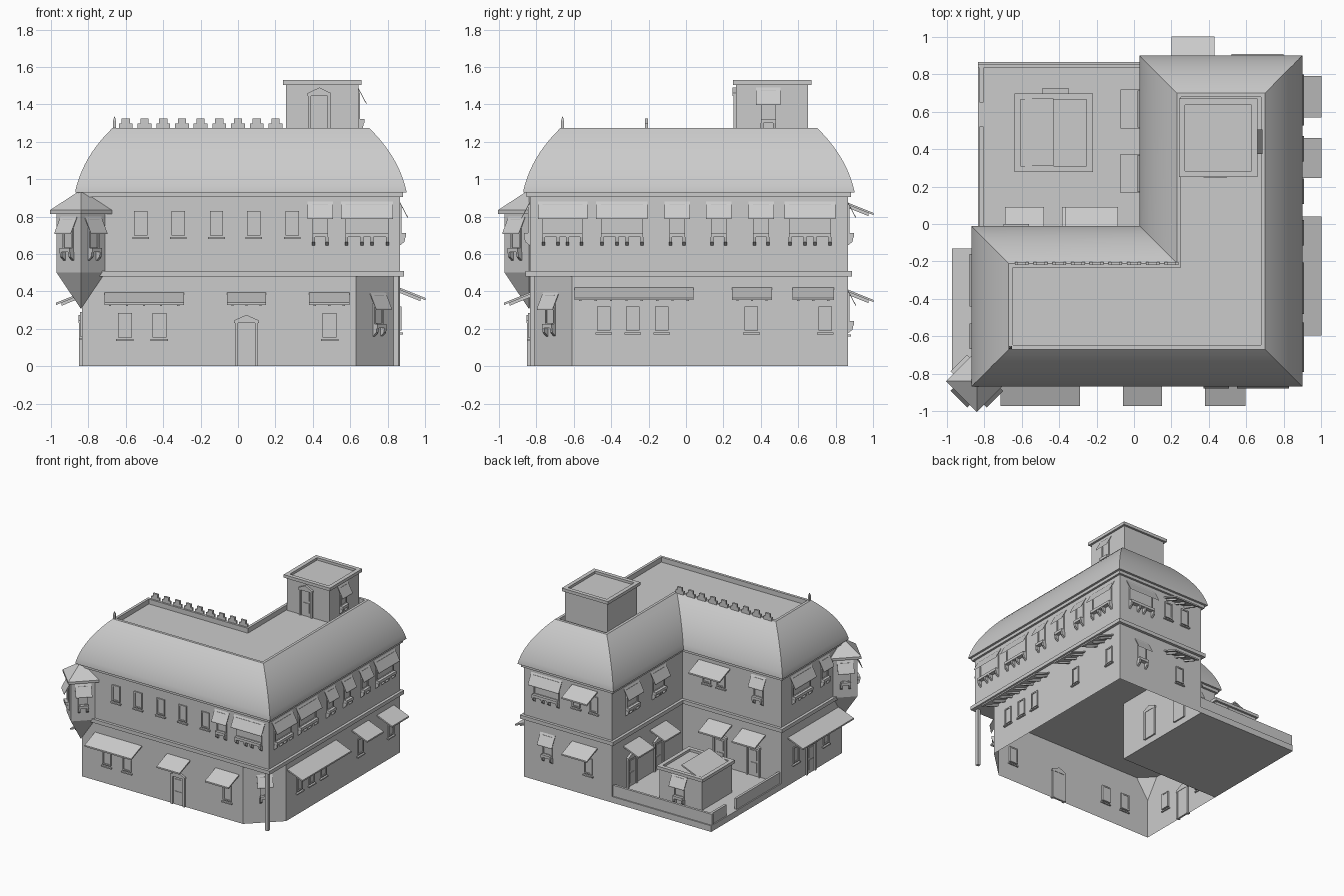
import bpy, bmesh, math
from mathutils import Matrix, Vector

cube = bpy.data.objects.get("Cube")
if cube:
    bpy.data.objects.remove(cube, do_unlink=True)

stone = bpy.data.materials.new("plain_grey")
stone.use_nodes = True
GREY = (0.6, 0.6, 0.6, 1)
stone.diffuse_color = GREY
stone.node_tree.nodes["Principled BSDF"].inputs["Base Color"].default_value = GREY


def finish(bm, name, smooth=False):
    bmesh.ops.recalc_face_normals(bm, faces=bm.faces)
    mesh = bpy.data.meshes.new(name)
    bm.to_mesh(mesh)
    bm.free()
    ob = bpy.data.objects.new(name, mesh)
    bpy.context.collection.objects.link(ob)
    mesh.materials.append(stone)
    if smooth:
        bpy.ops.object.select_all(action='DESELECT')
        ob.select_set(True)
        bpy.context.view_layer.objects.active = ob
        bpy.ops.object.shade_smooth_by_angle(angle=math.radians(30))
    return ob


def skin(bm, rings, bottom=True, top=True):
    loops = [[bm.verts.new(p) for p in r] for r in rings]
    n = len(loops[0])
    for a, b in zip(loops, loops[1:]):
        for i in range(n):
            bm.faces.new((a[i], a[(i + 1) % n], b[(i + 1) % n], b[i]))
    if bottom:
        bm.faces.new(loops[0][::-1])
    if top:
        bm.faces.new(loops[-1])


def loft(name, rings, bottom=True, top=True, smooth=False):
    bm = bmesh.new()
    skin(bm, rings, bottom, top)
    return finish(bm, name, smooth)


def ell(d, z, chamfer=False):
    """L-shaped plan, set in by d from the eaves."""
    west, south, east, north = d - .87, d - .87, .9 - d, .9 - d
    corner = [(.63, south), (east, -.61)] if chamfer else [(east, south)]
    pts = [(west, south)] + corner + [(east, north), (.03 + d, north),
                                      (.03 + d, -.01 - d), (west, -.01 - d)]
    return [(x, y, z) for x, y in pts]


def square(cx, cy, r, z):
    return [(cx + r * a, cy + r * b, z) for a, b in ((-1, -1), (1, -1), (1, 1), (-1, 1))]


def diamond(r, z):
    return [(-.84 + r * a, -.84 + r * b, z) for a, b in ((-1, 0), (0, -1), (1, 0), (0, 1))]


def box(name, x0, x1, y0, y1, z0, z1):
    return loft(name, [[(x0, y0, z), (x1, y0, z), (x1, y1, z), (x0, y1, z)] for z in (z0, z1)])


# Wall-mounted parts: local u along the wall, d outward, z up
def wall(x, y, deg):
    return Matrix.Translation((x, y, 0)) @ Matrix.Rotation(math.radians(deg), 4, 'Z')


def across(bm, M, u0, u1, pts):
    skin(bm, [[M @ Vector((u, -d, z)) for d, z in pts] for u in (u0, u1)])


def outward(bm, M, d0, d1, pts):
    skin(bm, [[M @ Vector((u, -d, z)) for u, z in pts] for d in (d0, d1)])


def block(bm, M, u0, u1, d0, d1, z0, z1):
    across(bm, M, u0, u1, [(d0, z0), (d1, z0), (d1, z1), (d0, z1)])


def sheet(bm, M, u0, u1, depth, z0, z1, t):
    across(bm, M, u0, u1, [(0, z0), (depth, z1), (depth, z1 - t), (0, z0 - t)])


def pane(bm, M, u, w, z0, z1):
    h, b = w / 2, .01
    block(bm, M, u - h, u + h, -.012, .004, z0, z1)
    for s in (-1, 1):
        block(bm, M, u + s * (h - b / 2) - b / 2, u + s * (h - b / 2) + b / 2, -.015, .01, z0, z1)
    for z in (z0, z1 - b):
        block(bm, M, u - h, u + h, -.015, .01, z, z + b)


def window(M, u, z0, w=.072, h=.13):
    bm = bmesh.new()
    pane(bm, M, u, w, z0, z0 + h)
    block(bm, M, u - w * .62, u + w * .62, -.01, .016, z0 - .02, z0 - .01)
    finish(bm, "window")


def door(M, u, z0=0, w=.12, h=.255):
    bm = bmesh.new()
    k = w / 2
    block(bm, M, u - k + .01, u + k - .01, -.012, .004, z0, z0 + h - .02)
    for s in (-1, 1):
        c = u + s * (k - .006)
        block(bm, M, c - .008, c + .008, -.015, .014, z0, z0 + h - .02)
    outward(bm, M, -.015, .018, [(u - k - .006, z0 + h - .025), (u + k + .006, z0 + h - .025),
                                 (u + k + .006, z0 + h - .01), (u, z0 + h + .02),
                                 (u - k - .006, z0 + h - .01)])
    for z in (.03, .13):
        block(bm, M, u - k * .5, u + k * .5, 0, .008, z0 + z, z0 + z + .08)
    finish(bm, "door")


def hooded_window(M, u, top, w=.135):
    """Window with a steep hood and a bracketed flower shelf."""
    bm = bmesh.new()
    h = w / 2
    sheet(bm, M, u - h, u + h, .045, top, top - .085, .008)
    pane(bm, M, u, w - .05, top - .175, top - .015)
    k = h - .025
    block(bm, M, u - k, u + k, 0, .032, top - .19, top - .168)
    legs = (-1, 1) if w < .2 else (-1, -.25, .25, 1)
    for s in legs:
        c = u + s * (k - .006)
        across(bm, M, c - .008, c + .008, [(0, top - .19), (.03, top - .19), (.025, top - .215), (0, top - .235)])
    finish(bm, "hooded_window")


def awning(M, u0, u1, top, depth=.137):
    bm = bmesh.new()
    sheet(bm, M, u0, u1, depth, top, top - .055, .012)
    n = max(2, round((u1 - u0) / .08))
    for i in range(n):
        c = u0 + .03 + (u1 - u0 - .06) * i / (n - 1)
        sheet(bm, M, c - .006, c + .006, depth * .8, top - .012, top - .056, .016)
    finish(bm, "awning")


# Main body, open underneath
loft("ground_floor_walls", [ell(.035, z, True) for z in (0, .482)], bottom=False, top=False)
loft("belt_course", [ell(.012, z) for z in (.48, .51)])
loft("upper_floor_walls", [ell(.035, z) for z in (.51, .91)], bottom=False, top=False)
loft("cornice", [ell(.018, z) for z in (.905, .932)])

# Curved mansard roof with a sunken terrace
curve = []
for i in range(11):
    t = i / 10
    curve.append((2 * t * (1 - t) * .04 + t * t * .2,
                  (1 - t) ** 2 * .937 + 2 * t * (1 - t) * 1.12 + t * t * 1.275))
profile = [(.035, .93), (0, .93)] + curve + [(.222, 1.275), (.222, 1.235)]
loft("mansard_roof", [ell(d, z) for d, z in profile], bottom=False, smooth=True)

# Parapet merlons and corner spike
bm = bmesh.new()
M = wall(0, -.21, 0)
for i in range(9):
    u = -.6 + i * .1
    block(bm, M, u - .037, u + .037, -.008, .008, 1.27, 1.298)
    block(bm, M, u - .022, u + .022, -.008, .008, 1.298, 1.325)
finish(bm, "parapet_merlons")
loft("corner_spike", [square(-.66, -.66, r, z) for r, z in ((.008, 1.27), (.009, 1.31), (.001, 1.335))])


# Flat-roofed huts on the terrace and in the yard
def hut(name, x, y, z0, z1):
    rings = [(.193, z0), (.193, z1 - .025), (.21, z1 - .025), (.21, z1), (.177, z1), (.177, z1 - .02)]
    loft(name, [square(x, y, r, z) for r, z in rings])


hut("terrace_hut", .45, .46, 1.235, 1.53)
door(wall(.435, .267, 0), 0, 1.235, .115, .235)
hooded_window(wall(.643, .44, 90), 0, 1.49, .13)
hut("yard_hut", -.43, .488, .04, .315)
hooded_window(wall(-.42, .681, 180), 0, .285, .14)
bm = bmesh.new()
sheet(bm, wall(-.43, .49, -90), -.18, .18, .17, .37, .3, .012)
finish(bm, "yard_hut_hatch")

# Walled yard
box("yard_floor", -.835, .065, -.045, .865, 0, .05)
box("yard_wall_back", -.835, .065, .835, .855, .05, .14)
box("yard_wall_left_near", -.825, -.805, .65, .855, .05, .14)
box("yard_wall_left_far", -.825, -.805, -.045, .52, .05, .14)

# Corner post below the overhang
box("corner_post", .831, .857, -.835, -.809, 0, .482)

# Corner oriel turret
loft("oriel_body", [diamond(r, z) for r, z in ((.002, .31), (.13, .5), (.13, .82))])
loft("oriel_roof", [diamond(r, z) for r, z in ((.165, .815), (.165, .835), (.004, .94))])
for deg in (-45, 45, -135):
    n = Matrix.Rotation(math.radians(deg), 3, 'Z') @ Vector((0, -.092, 0))
    hooded_window(wall(n.x - .84, n.y - .84, deg), 0, .80, .125)

# Front wall
front = wall(0, -.835, 0)
for u in (-.52, -.32, -.115, .085, .29):
    window(front, u, .70)
hooded_window(front, .44, .88)
hooded_window(front, .69, .88, .28)
for u in (-.605, -.42, .49):
    window(front, u, .155, .075)
door(front, .045)
for a, b in ((-.715, -.29), (-.06, .15), (.38, .595)):
    awning(front, a, b, .395)
hooded_window(wall(.7475, -.7225, 45), 0, .395, .12)

# Right wall
right = wall(.865, 0, 90)
for u, w in ((-.66, .265), (-.343, .275), (-.047, .135), (.175, .135), (.402, .135), (.663, .275)):
    hooded_window(right, u, .88, w)
for u in (-.44, -.285, -.13, .35, .745):
    window(right, u, .19)
for a, b in ((-.595, .04), (.245, .46), (.57, .79)):
    awning(right, a, b, .42)

# Back wall (u runs towards -x)
back = wall(0, .865, 180)
hooded_window(back, -.66, .88, .28)
hooded_window(back, -.65, .41)
for u in (-.39, -.23):
    window(back, u, .70)
window(back, -.28, .18)
awning(back, -.43, -.2, .875)
awning(back, -.43, -.2, .41)

# Left wall (u runs towards -y)
left = wall(-.835, 0, -90)
hooded_window(left, .3, .88, .28)
hooded_window(left, .6, .88)
awning(left, .13, .79, .395)
door(left, .42)
for u in (.23, .62):
    window(left, u, .16)

# Yard-side walls
yard_south = wall(0, -.045, 180)
awning(yard_south, .085, .37, .87)
for u in (.16, .29):
    window(yard_south, u, .70)
hooded_window(yard_south, .63, .88)
for u in (.28, .585):
    door(yard_south, u, .05)
    awning(yard_south, u - .105, u + .105, .41)
yard_east = wall(.065, 0, -90)
for u in (-.615, -.27):
    hooded_window(yard_east, u, .88, .2)
    door(yard_east, u, .05)
    awning(yard_east, u - .105, u + .105, .41)
